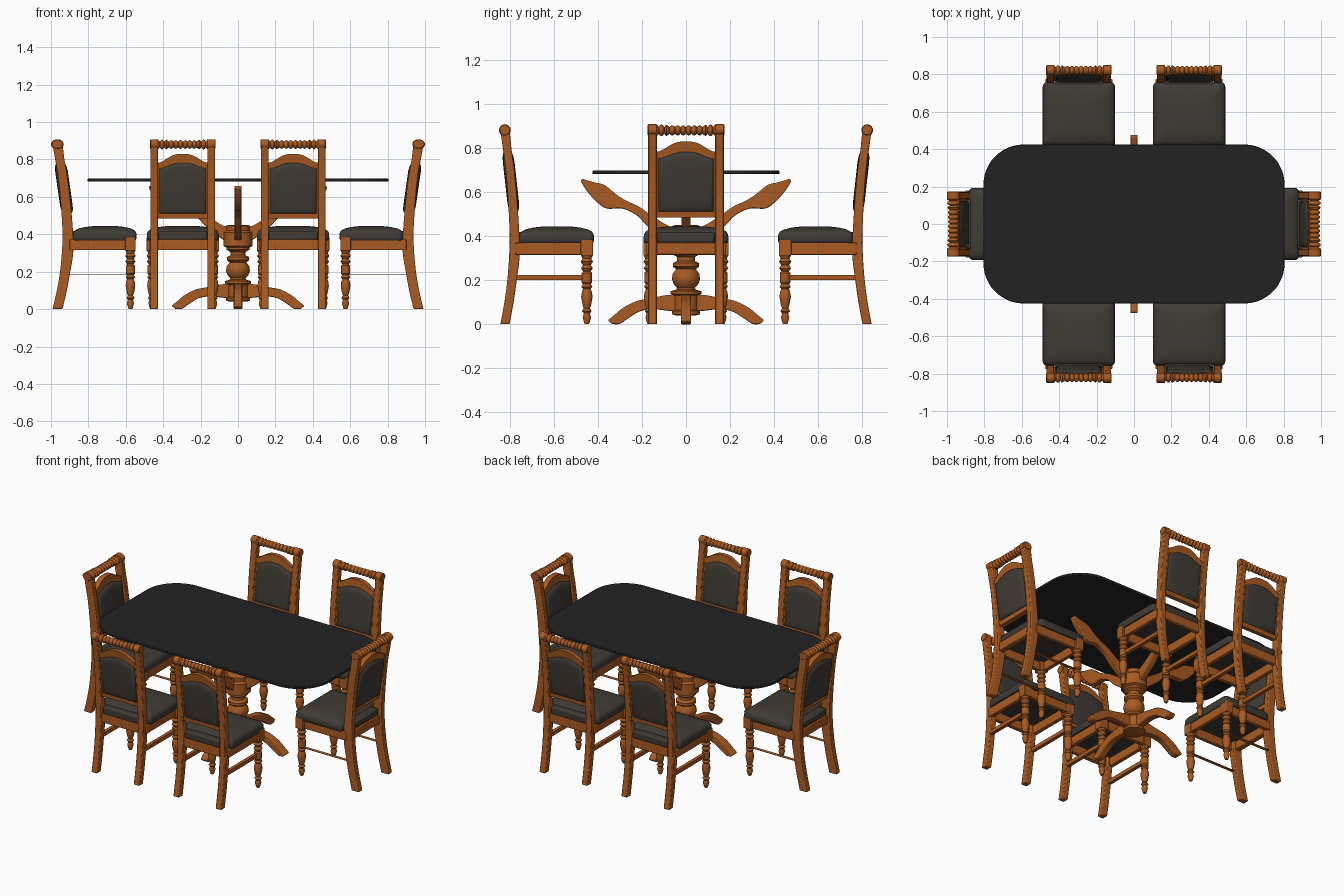
import bpy, bmesh, math
from mathutils import Matrix, Vector

cube = bpy.data.objects.get("Cube")
if cube:
    bpy.data.objects.remove(cube, do_unlink=True)

made = []


def material(name, rgb, rough):
    m = bpy.data.materials.new(name)
    m.use_nodes = True
    m.diffuse_color = (*rgb, 1)
    node = m.node_tree.nodes["Principled BSDF"]
    node.inputs["Base Color"].default_value = (*rgb, 1)
    node.inputs["Roughness"].default_value = rough
    return m


WOOD = material("warm wood", (0.40, 0.105, 0.016), 0.5)
FABRIC = material("grey upholstery", (0.050, 0.044, 0.037), 0.8)
BLACK = material("black table top", (0.016, 0.016, 0.016), 0.4)


def finish(name, bm, mat, M, bevel=0):
    bmesh.ops.recalc_face_normals(bm, faces=bm.faces)
    mesh = bpy.data.meshes.new(name)
    bm.to_mesh(mesh)
    bm.free()
    mesh.materials.append(mat)
    ob = bpy.data.objects.new(name, mesh)
    bpy.context.collection.objects.link(ob)
    ob.matrix_world = M
    if bevel:
        mod = ob.modifiers.new("soft edges", 'BEVEL')
        mod.width, mod.segments, mod.limit_method = bevel, 2, 'ANGLE'
    made.append(ob)


def loft(name, rings, mat, M, bevel=0):
    """Skin a list of equal-length point rings and cap both ends."""
    bm = bmesh.new()
    vs = [[bm.verts.new(p) for p in ring] for ring in rings]
    n = len(vs[0])
    for a, b in zip(vs, vs[1:]):
        for i in range(n):
            j = (i + 1) % n
            bm.faces.new((a[i], a[j], b[j], b[i]))
    bm.faces.new(vs[0][::-1])
    bm.faces.new(vs[-1])
    finish(name, bm, mat, M, bevel)


def box(name, lo, hi, mat, M, bevel=0.004):
    rings = [[(lo[0], lo[1], z), (hi[0], lo[1], z), (hi[0], hi[1], z), (lo[0], hi[1], z)]
             for z in (lo[2], hi[2])]
    loft(name, rings, mat, M, bevel)


def lathe(name, profile, mat, M, sides=20):
    """Turned part: profile of (radius, height) round local z."""
    turn = [math.tau * i / sides for i in range(sides)]
    loft(name, [[(r * math.cos(a), r * math.sin(a), z) for a in turn]
                for r, z in profile], mat, M)


def smooth_path(pts, steps=4):
    """Catmull-Rom resampling of tuples."""
    p = [Vector(q) for q in pts]
    p = [2 * p[0] - p[1]] + p + [2 * p[-1] - p[-2]]
    out = []
    for a, b, c, d in zip(p, p[1:], p[2:], p[3:]):
        for i in range(steps):
            t = i / steps
            out.append(0.5 * (2 * b + (c - a) * t + (2 * a - 5 * b + 4 * c - d) * t * t
                              + (3 * b - a - 3 * c + d) * t ** 3))
    return out + [p[-2]]


def sawn(name, pts, width, mat, M, x=0):
    """Curved board in the yz plane: (y, z low, z high) or sloped edge pairs."""
    rings = []
    for y0, z0, y1, z1 in smooth_path(pts):
        rings.append([(x - width / 2, y0, z0), (x + width / 2, y0, z0),
                      (x + width / 2, y1, z1), (x - width / 2, y1, z1)])
    loft(name, rings, mat, M, 0.005)


def rounded(hx, hy, r, cy=0, seg=8):
    """Rounded rectangle outline."""
    pts = []
    for q, (sx, sy) in enumerate(((1, 1), (-1, 1), (-1, -1), (1, -1))):
        for i in range(seg + 1):
            a = (q + i / seg) * math.pi / 2
            pts.append((sx * (hx - r) + r * math.cos(a), cy + sy * (hy - r) + r * math.sin(a)))
    return pts


def arched(hx, z0, shoulder, rise, n=16):
    """Back panel outline in xz with a shaped crest."""
    pts = [(-hx, z0), (hx, z0)]
    for i in range(n + 1):
        t = 1 - 2 * i / n
        pts.append((hx * t, shoulder + rise * (0.5 + 0.5 * math.cos(math.pi * abs(t) ** 1.4))))
    return pts


def panel(name, outline, layers, mat, M):
    """Puffed panel raked with the chair back; layers of (offset, inset)."""
    cz = 0.64
    rings = []
    for off, inset in layers:
        ring = []
        for x, z in outline:
            x, z = x * (1 - inset / 0.13), cz + (z - cz) * (1 - inset / 0.14)
            ring.append((x, 0.034 + (z - 0.6) * 0.11 + off, z))
        rings.append(ring)
    loft(name, rings, mat, M)


# Turned profiles
LEG = [(.010, 0), (.014, .012), (.019, .03), (.014, .05), (.022, .06), (.014, .072),
       (.020, .09), (.026, .125), (.022, .15), (.017, .16), (.025, .17), (.018, .182),
       (.024, .19), (.024, .232), (.017, .24), (.027, .254), (.018, .268), (.028, .284),
       (.020, .298), (.026, .312)]
COLUMN = [(.045, .04), (.064, .045), (.064, .06), (.056, .065), (.056, .13), (.07, .137),
          (.07, .15), (.045, .157), (.04, .165), (.055, .18), (.064, .205), (.06, .23),
          (.045, .25), (.06, .262), (.06, .278), (.04, .288), (.04, .305), (.062, .318),
          (.062, .33), (.078, .338), (.078, .41), (.066, .42), (.066, .445), (.05, .45)]
# Rear post edges: back edge then front edge, from floor to crest
POST = [(.086, 0, .045, 0), (.068, .10, .027, .10), (.055, .20, .013, .20),
        (.047, .31, 0, .31), (.045, .42, .002, .42), (.054, .60, .014, .60),
        (.064, .72, .026, .72), (.075, .80, .037, .80), (.085, .875, .044, .875)]


def chair(M, k, full_stretchers):
    B = M @ Matrix.Diagonal((1, k, 1, 1))      # back parts, deeper on the end chairs
    along_x = Matrix.Rotation(math.pi / 2, 4, 'Y')
    for s, side in ((1, "left"), (-1, "right")):
        sawn(side + "_rear_post", POST, 0.041, WOOD, B, s * .152)
        lathe(side + "_post_scroll", [(.022, -.023), (.026, -.019), (.026, .019), (.022, .023)],
              WOOD, B @ Matrix.Translation((s * .152, .066, .882)) @ along_x)
        lathe(side + "_front_leg", LEG, WOOD, M @ Matrix.Translation((s * .165, -.305, 0)), 16)
        box(side + "_leg_block", (s * .165 - .028, -.333, .31), (s * .165 + .028, -.277, .385), WOOD, M)
        box(side + "_seat_rail", (s * .165 - .014, -.29, .315), (s * .165 + .014, .02, .372), WOOD, M)
        h = .012 if full_stretchers else .001
        zc = .212 if full_stretchers else .183
        box(side + "_stretcher", (s * .16 - .011, -.30, zc - h), (s * .16 + .011, .035, zc + h),
            WOOD, M, 0)
    box("front_seat_rail", (-.14, -.328, .315), (.14, -.30, .372), WOOD, M)
    box("rear_seat_rail", (-.135, .008, .315), (.135, .036, .372), WOOD, B)

    # Spool-turned crest rail
    n = 80
    crest = []
    for i in range(n + 1):
        t = 2 * i / n - 1
        bead = abs(math.sin(t * math.pi * 5.5))
        crest.append((.013 + (.013 if abs(t) > .64 else .010) * bead ** .7, t * .136))
    lathe("crest_spindle", crest, WOOD, B @ Matrix.Translation((0, .066, .880)) @ along_x, 14)

    # Back panel with padding on both faces
    panel("back_frame", arched(.136, .485, .782, .048), [(-.013, 0), (.013, 0)], WOOD, B)
    panel("back_cushion", arched(.124, .512, .752, .030),
          [(-.026, .045), (-.024, .02), (-.020, .006), (-.014, 0),
           (.014, 0), (.020, .006), (.024, .02), (.026, .045)], FABRIC, B)

    # Domed seat
    rings = []
    for z, g in ((.368, .006), (.376, .001), (.390, 0), (.408, .002), (.421, .010),
                 (.431, .03), (.439, .065), (.444, .11)):
        rings.append([(x, y, z) for x, y in
                      rounded(.193 - g, .170 - g, .022, -.168, 4)])
    loft("seat_cushion", rings, FABRIC, M)
    box("seat_cushion_rear", (-.131, -.03, .368), (.131, .032, .418), FABRIC, B, .01)


# Four side chairs and two end chairs
for sx in (1, -1):
    for sy in (1, -1):
        turn = Matrix.Rotation(0 if sy > 0 else math.pi, 4, 'Z')
        chair(Matrix.Translation((sx * .295, sy * .755, 0)) @ turn, 1.02, True)
    turn = Matrix.Rotation(-sx * math.pi / 2, 4, 'Z')
    chair(Matrix.Translation((sx * .88, 0, 0)) @ turn, 1.3, False)

# Table top
loft("table_top", [[(x, y, z) for x, y in rounded(.805, .425, .215, 0, 12)]
                   for z in (.681, .697)], BLACK, Matrix(), .003)

# Pedestal column with four feet and four raking arms
lathe("pedestal_column", COLUMN, WOOD, Matrix(), 28)
FOOT = [(.03, .055, .03, .135), (.09, .062, .09, .132), (.15, .068, .16, .118),
        (.21, .058, .225, .105), (.265, .025, .285, .075), (.30, .002, .325, .042),
        (.335, 0, .355, .018)]
ARM = [(.04, .345, .02, .425), (.10, .385, .09, .452), (.17, .44, .165, .50),
       (.225, .495, .215, .535), (.29, .525, .27, .56), (.36, .525, .32, .592),
       (.405, .555, .37, .632), (.45, .605, .42, .645), (.478, .65, .47, .66)]
for i, place in enumerate(("back", "right", "front", "left")):
    R = Matrix.Rotation(i * math.pi / 2, 4, 'Z')
    sawn(place + "_foot", FOOT, .046, WOOD, R)
    sawn(place + "_arm", ARM, .040, WOOD, R)

# Smooth shading with crisp edges
bpy.ops.object.select_all(action='DESELECT')
for ob in made:
    ob.select_set(True)
bpy.context.view_layer.objects.active = made[0]
bpy.ops.object.shade_smooth_by_angle(angle=math.radians(35))
